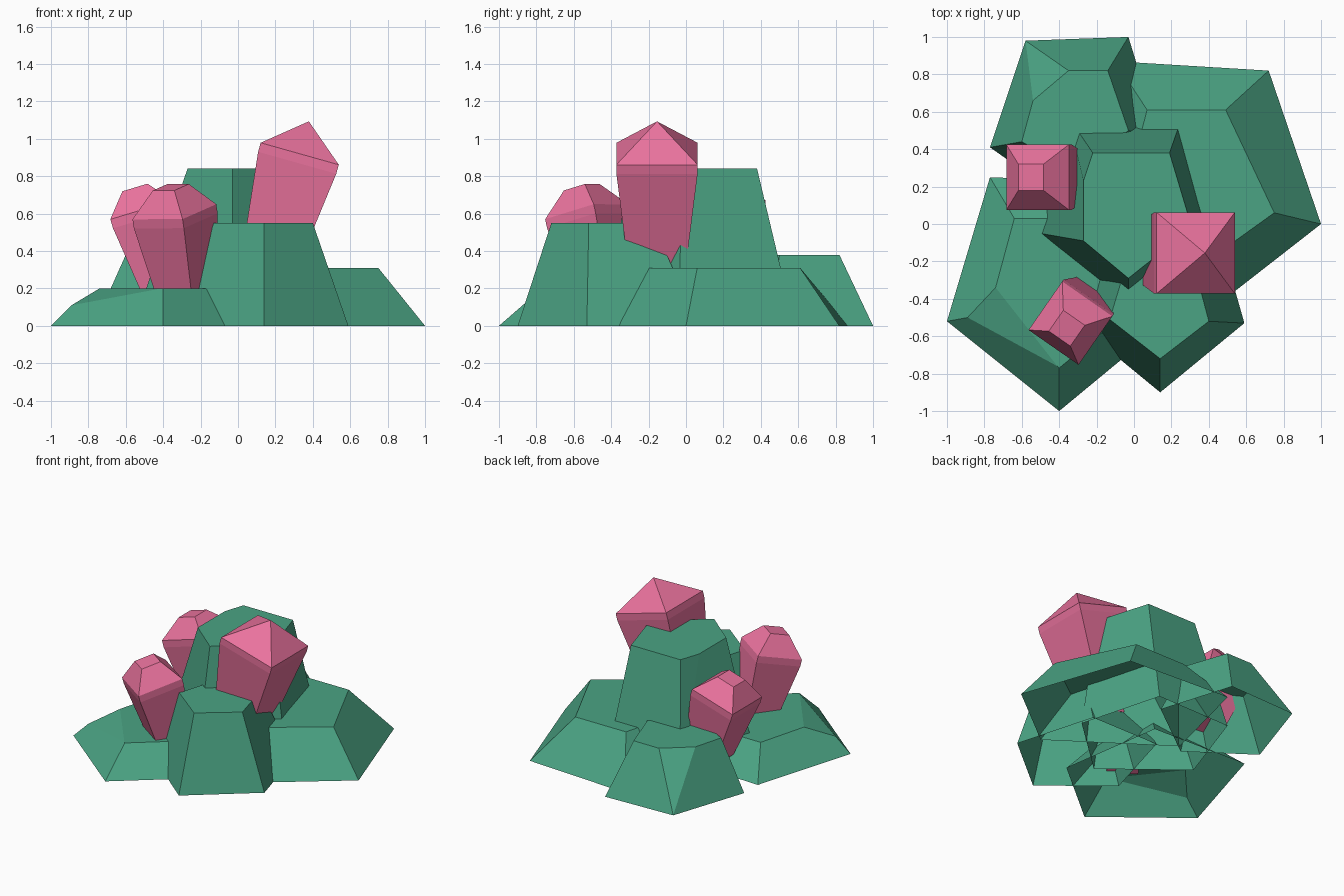
import bpy
from mathutils import Vector

if "Cube" in bpy.data.objects:
    bpy.data.objects.remove(bpy.data.objects["Cube"])


def material(name, rgb):
    m = bpy.data.materials.new(name)
    m.diffuse_color = (*rgb, 1)
    m.use_nodes = True
    m.node_tree.nodes["Principled BSDF"].inputs["Base Color"].default_value = m.diffuse_color
    return m


STONE = material("green_stone", (0.07, 0.37, 0.23))
CRYSTAL = material("pink_crystal", (0.82, 0.17, 0.34))


def make_object(name, verts, faces, mat):
    me = bpy.data.meshes.new(name)
    me.from_pydata([tuple(v) for v in verts], [], faces)
    me.materials.append(mat)
    me.update()
    ob = bpy.data.objects.new(name, me)
    bpy.context.collection.objects.link(ob)
    return ob


def rock(name, height, base, top, chip=None):
    """Five-sided tapered boulder, open underneath.
    chip = base corner whose top is cut into two points (last two top points
    of that corner), with the height point where the cut meets the ridge."""
    n = len(base)
    verts = [(x, y, 0) for x, y in base]
    tops = []                      # per corner: (first, last) top vertex
    ring = []
    for corner in top:
        pts = corner if isinstance(corner[0], tuple) else (corner,)
        ids = []
        for x, y in pts:
            ids.append(len(verts))
            verts.append((x, y, height))
        ring += ids
        tops.append((ids[0], ids[-1]))
    faces = [ring]
    ridge = {}
    if chip:
        ridge[chip[0]] = len(verts)
        verts.append(chip[1])
    for i in range(n):
        j = (i + 1) % n
        f = [i, j]
        if j in ridge:
            f.append(ridge[j])
        f += [tops[j][0], tops[i][1]]
        if i in ridge:
            f.append(ridge[i])
        faces.append(f)
        if tops[i][0] != tops[i][1]:       # triangular chip facet
            faces.append([ridge.get(i, i), tops[i][1], tops[i][0]])
        elif i in ridge:                   # cut running to the previous corner
            k = (i - 1) % n
            faces.append([ridge[i], tops[i][0], tops[k][1]])
            faces[-2 if i else -1] = faces[-2 if i else -1]
    return make_object(name, verts, faces, STONE)


# Boulders, corners listed anticlockwise
rock("centre_rock", 0.84,
     [(-.03, -.46), (.43, -.04), (.26, .58), (-.35, .57), (-.56, -.04)],
     [(-.03, -.29), (.31, -.02), (.19, .38), ((-.22, .38), (-.27, .23)), (-.27, -.09)])
rock("front_rock", 0.55,
     [(.14, -.90), (.59, -.53), (.42, .07), (-.14, .07), (-.31, -.53)],
     [(.14, -.72), (.40, -.52), (.31, -.18), (-.03, -.18), (-.13, -.51)])
rock("back_right_rock", 0.31,
     [(.50, -.39), (1.0, 0), (.72, .82), (-.10, .87), (-.28, .15)],
     [(.36, -.22), (.75, .06), (.49, .61), (.07, .61), (-.05, .15)])
rock("back_left_rock", 0.38,
     [(-.33, .10), (.14, .45), (-.03, 1.0), (-.58, .98), (-.77, .41)],
     [(-.30, .28), (-.03, .50), (-.14, .82), ((-.35, .82), (-.54, .66)), (-.60, .44)])
rock("front_left_rock", 0.20,
     [(-.40, -1.0), (.12, -.57), (0, .22), (-.77, .25), (-1.0, -.52)],
     [(-.40, -.77), (-.05, -.48), (-.14, .03), (-.64, .03), ((-.74, -.34), (-.41, -.76))],
     chip=(4, (-.89, -.50, .11)))


def crystal(name, centre, side, axis, half, tip, cap, length):
    """Square crystal: tapered shaft, short straight band, pyramid tip."""
    c, w = Vector(centre), Vector(axis).normalized()
    u = Vector(side)
    u = (u - w * u.dot(w)).normalized()
    v = w.cross(u)
    verts, faces = [], []
    levels = [(-length, half - 0.11 * length), (-0.05, half), (0, half)]
    if cap:
        levels.append((tip, cap))
    for d, h in levels:
        verts += [c + w * d + u * (h * a) + v * (h * b)
                  for a, b in ((-1, -1), (1, -1), (1, 1), (-1, 1))]
    for r in range(0, 4 * (len(levels) - 1), 4):
        for i in range(4):
            j = (i + 1) % 4
            faces.append([r + i, r + j, r + 4 + j, r + 4 + i])
    faces.append([3, 2, 1, 0])
    t = len(verts) - 4
    if cap:
        faces.append([t, t + 1, t + 2, t + 3])
    else:
        verts.append(c + w * tip)
        faces += [[t + i, t + (i + 1) % 4, t + 4] for i in range(4)]
    return make_object(name, verts, faces, CRYSTAL)


# Crystals leaning outwards
crystal("large_crystal", (.33, -.155, .92), (1, 0, 0), (.27, 0, .96), .217, .18, 0, .75)
crystal("left_crystal", (-.515, .25, .62), (1, 0, 0), (-.29, 0, .96), .175, .125, .07, .5)
crystal("front_crystal", (-.34, -.53, .61), (.82, -.57, 0), (-.142, -.20, .97), .163, .135, .07, .5)
